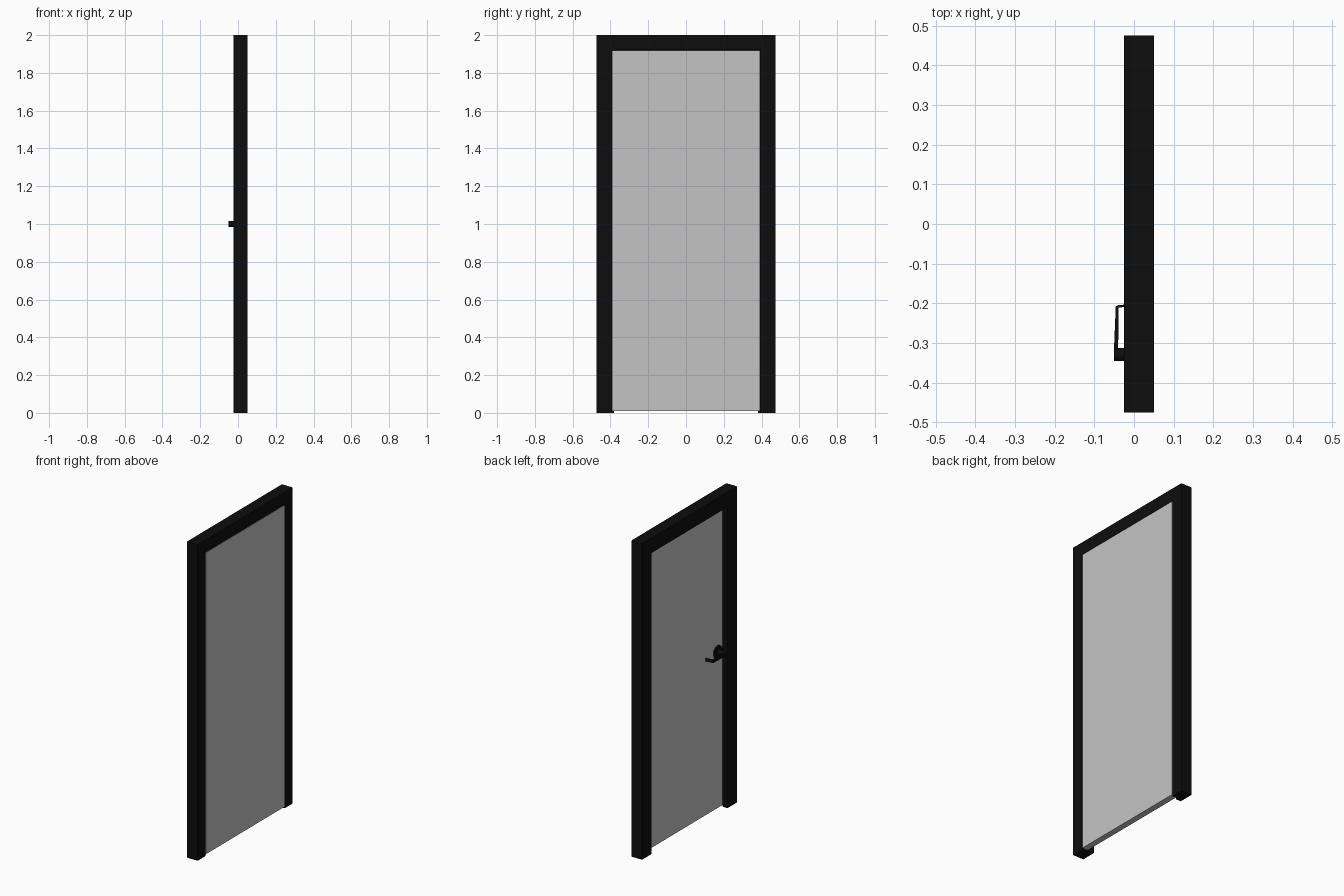
import bpy, bmesh, math
from mathutils import Matrix, Vector

if "Cube" in bpy.data.objects:
    bpy.data.objects.remove(bpy.data.objects["Cube"])


def material(name, rgb):
    m = bpy.data.materials.new(name)
    m.diffuse_color = (*rgb, 1)
    m.use_nodes = True
    m.node_tree.nodes["Principled BSDF"].inputs["Base Color"].default_value = m.diffuse_color
    return m


black = material("matte black", (0.004, 0.004, 0.004))
grey = material("light grey", (0.55, 0.55, 0.55))


def finish(name, bm, mat, smooth=False):
    bmesh.ops.recalc_face_normals(bm, faces=bm.faces[:])
    me = bpy.data.meshes.new(name)
    bm.to_mesh(me)
    bm.free()
    me.materials.append(mat)
    ob = bpy.data.objects.new(name, me)
    bpy.context.collection.objects.link(ob)
    if smooth:
        bpy.ops.object.select_all(action='DESELECT')
        ob.select_set(True)
        bpy.context.view_layer.objects.active = ob
        bpy.ops.object.shade_smooth_by_angle(angle=math.radians(35))
    return ob


def box(name, lo, hi, mat):
    bm = bmesh.new()
    bmesh.ops.create_cube(bm, size=1)
    for v in bm.verts:
        v.co = [lo[i] + (v.co[i] + 0.5) * (hi[i] - lo[i]) for i in range(3)]
    return finish(name, bm, mat)


def disc(name, x0, x1, radius, y, z, mat):
    bm = bmesh.new()
    turn = Matrix.Translation(((x0 + x1) / 2, y, z)) @ Matrix.Rotation(math.pi / 2, 4, 'Y')
    bmesh.ops.create_cone(bm, cap_ends=True, segments=32, radius1=radius,
                          radius2=radius, depth=x1 - x0, matrix=turn)
    return finish(name, bm, mat, True)


# door frame: rebated profile (inward offset, x) swept up, across and down
profile = [(0, -0.025), (0.095, -0.025), (0.095, 0.01),
           (0.08, 0.01), (0.08, 0.05), (0, 0.05)]
W, H = 0.475, 2.0
bm = bmesh.new()
stations = [
    [bm.verts.new((x, s * (W - d), H - d if top else 0)) for d, x in profile]
    for s, top in ((-1, False), (-1, True), (1, True), (1, False))]
for a, b in zip(stations, stations[1:]):
    for i in range(len(profile)):
        j = (i + 1) % len(profile)
        bm.faces.new((a[i], a[j], b[j], b[i]))
bm.faces.new(stations[0])
bm.faces.new(stations[-1])
finish("door_frame", bm, black)

# door leaf, flush with the frame on +x and clear of the floor
box("door_leaf", (0.011, -0.393, 0.01), (0.05, 0.393, 1.918), grey)

# handle rose and neck
HY, HZ = -0.3285, 1.0
disc("handle_rose", 0.002, 0.012, 0.04, HY, HZ, black)
disc("handle_neck", -0.051, 0.004, 0.0165, HY, HZ, black)

# lever: flat plan outline with a return toward the door, extruded in height
plan = [(-0.051, HY), (-0.046, -0.208), (-0.042, -0.205), (0.004, -0.2),
        (0.004, -0.205), (-0.039, -0.211), (-0.040, HY)]
bm = bmesh.new()
face = bm.faces.new([bm.verts.new((x, y, HZ - 0.01)) for x, y in plan])
ext = bmesh.ops.extrude_face_region(bm, geom=[face])
for v in ext["geom"]:
    if isinstance(v, bmesh.types.BMVert):
        v.co += Vector((0, 0, 0.02))
finish("handle_lever", bm, black)
